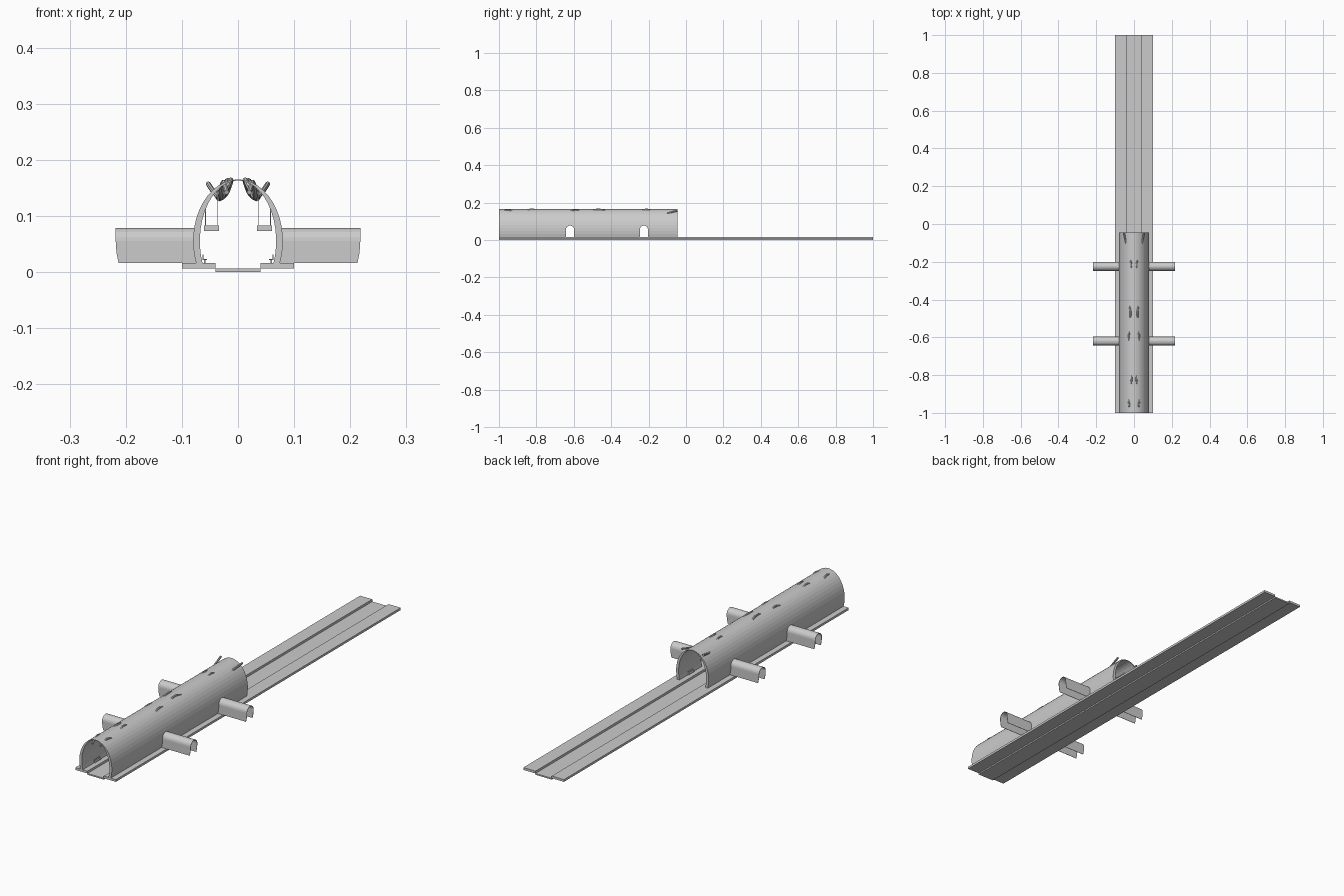
import bpy, bmesh, math
from mathutils import Vector

if "Cube" in bpy.data.objects:
    bpy.data.objects.remove(bpy.data.objects["Cube"])

Y0, Y1 = -1.0, -0.045        # vault extent
FLOOR = 0.016                # platform top
PASSAGES = (-0.62, -0.225)   # side passage centres
R = 0.0235                   # passage half width


def make(name, verts, faces):
    me = bpy.data.meshes.new(name)
    me.from_pydata(verts, [], faces)
    bm = bmesh.new()
    bm.from_mesh(me)
    bmesh.ops.recalc_face_normals(bm, faces=bm.faces)
    bm.to_mesh(me)
    bm.free()
    ob = bpy.data.objects.new(name, me)
    bpy.context.collection.objects.link(ob)
    return ob


def strip_loft(name, a, b):
    """Closed prism between two matching outlines, capped with quads
    pairing point i with point n-1-i (for bands and simple shells)."""
    n = len(a)
    faces = [(i, (i + 1) % n, n + (i + 1) % n, n + i) for i in range(n)]
    for off in (0, n):
        faces += [(off + i, off + i + 1, off + n - 2 - i, off + n - 1 - i)
                  for i in range(n // 2 - 1)]
    return make(name, list(a) + list(b), faces)


def box(name, x0, x1, y0, y1, z0, z1):
    prof = [(x0, z0), (x1, z0), (x1, z1), (x0, z1)]
    return strip_loft(name, [(x, y0, z) for x, z in prof],
                      [(x, y1, z) for x, z in prof])


def ellipse_x(z, a=0.08):
    return a * math.sqrt(max(0, 1 - ((z - 0.055) / 0.11) ** 2))


def arc(a, b, n=26):
    """Horseshoe profile from one foot over the crown to the other."""
    t0 = -math.asin((0.055 - FLOOR) / b)
    ts = [t0 + (math.pi - 2 * t0) * i / n for i in range(n + 1)]
    return [(a * math.cos(t), 0.055 + b * math.sin(t)) for t in ts]


def doorway(r, n=12):
    """Arched opening in y, z: straight legs with a round top."""
    spring = 0.055
    pts = [(r, FLOOR), (r, 0.035)]
    pts += [(r * math.cos(math.pi * i / n), spring + r * math.sin(math.pi * i / n))
            for i in range(n + 1)]
    return pts + [(-r, 0.035), (-r, FLOOR)]


# track bed and platforms
box("track_bed", -0.04, 0.04, -1, 1, 0.0, 0.006)
for s in (-1, 1):
    box("platform", *sorted((s * 0.04, s * 0.1)), -1, 1, 0.006, FLOOR)

# main vault shell
prof = arc(0.08, 0.11) + arc(0.068, 0.108)[::-1]
vault = strip_loft("vault", [(x, Y0, z) for x, z in prof],
                   [(x, Y1, z) for x, z in prof])

# doorways cut through the vault walls
for y in PASSAGES:
    d = doorway(R - 0.001)
    d = [(p, z - 0.006 if z <= FLOOR else z) for p, z in d]
    n = len(d)
    verts = [(x, y + p, z) for x in (-0.15, 0.15) for p, z in d]
    cutter = make("doorway_cutter", verts,
                  [(i, (i + 1) % n, n + (i + 1) % n, n + i) for i in range(n)]
                  + [tuple(range(n)), tuple(range(n, 2 * n))])
    mod = vault.modifiers.new("doorway", "BOOLEAN")
    mod.operation, mod.solver, mod.object = "DIFFERENCE", "EXACT", cutter
    bpy.context.view_layer.objects.active = vault
    bpy.ops.object.modifier_apply(modifier=mod.name)
    bpy.data.objects.remove(cutter)

# side passages, ends following the curve of the vault wall
ring = doorway(R) + doorway(R - 0.0015)[::-1]
for y in PASSAGES:
    for s in (-1, 1):
        near = [(s * (ellipse_x(z) - 0.006), y + p, z) for p, z in ring]
        far = [(s * (0.138 + (ellipse_x(z) if z < 0.055 else 0.08)), y + p, z)
               for p, z in ring]
        strip_loft("side_passage", near, far)


def tube(name, pts, radius, res):
    cu = bpy.data.curves.new(name, "CURVE")
    cu.dimensions, cu.bevel_depth = "3D", radius
    cu.bevel_resolution, cu.resolution_u, cu.use_fill_caps = 2, res, True
    sp = cu.splines.new("BEZIER")
    sp.bezier_points.add(len(pts) - 1)
    for bp, p in zip(sp.bezier_points, pts):
        bp.co = p
        bp.handle_left_type = bp.handle_right_type = "AUTO"
    ob = bpy.data.objects.new(name, cu)
    bpy.context.collection.objects.link(ob)
    bpy.context.view_layer.objects.active = ob
    bpy.ops.object.select_all(action="DESELECT")
    ob.select_set(True)
    bpy.ops.object.convert(target="MESH")
    bpy.ops.object.shade_smooth_by_angle(angle=math.radians(40))


# sagging ceiling cables that break through the crown here and there
cable = [(0.053, -0.045, 0.157), (0.042, -0.11, 0.142), (0.030, -0.16, 0.133),
         (0.015, -0.205, 0.163), (0.022, -0.27, 0.142), (0.035, -0.36, 0.132),
         (0.018, -0.48, 0.163), (0.026, -0.53, 0.138), (0.026, -0.585, 0.159),
         (0.034, -0.68, 0.131), (0.020, -0.76, 0.142), (0.013, -0.83, 0.164),
         (0.030, -0.89, 0.132), (0.026, -0.95, 0.160), (0.020, -0.995, 0.142)]
for s in (-1, 1):
    tube("ceiling_cable", [(s * x, y, z) for x, y, z in cable], 0.0045, 6)

# hanging signs and benches along both platforms
for s in (-1, 1):
    for y in (-0.85, -0.42):
        box("hanging_sign", *sorted((s * 0.034, s * 0.061)), y - 0.003, y + 0.003,
            0.073, 0.083)
        for x in (0.037, 0.058):
            top = ellipse_x(0) and 0.055 + 0.108 * math.sqrt(1 - (x / 0.068) ** 2)
            box("sign_rod", *sorted((s * (x - 0.0006), s * (x + 0.0006))),
                y - 0.0006, y + 0.0006, 0.083, top + 0.002)
    for y in (-0.9, -0.75, -0.47, -0.35, -0.12):
        box("bench_seat", *sorted((s * 0.055, s * 0.063)), y - 0.02, y + 0.02,
            0.021, 0.023)
        box("bench_back", *sorted((s * 0.0615, s * 0.063)), y - 0.02, y + 0.02,
            0.023, 0.031)
        for dy in (-0.015, 0.015):
            box("bench_leg", *sorted((s * 0.058, s * 0.061)), y + dy - 0.001,
                y + dy + 0.001, FLOOR, 0.021)
